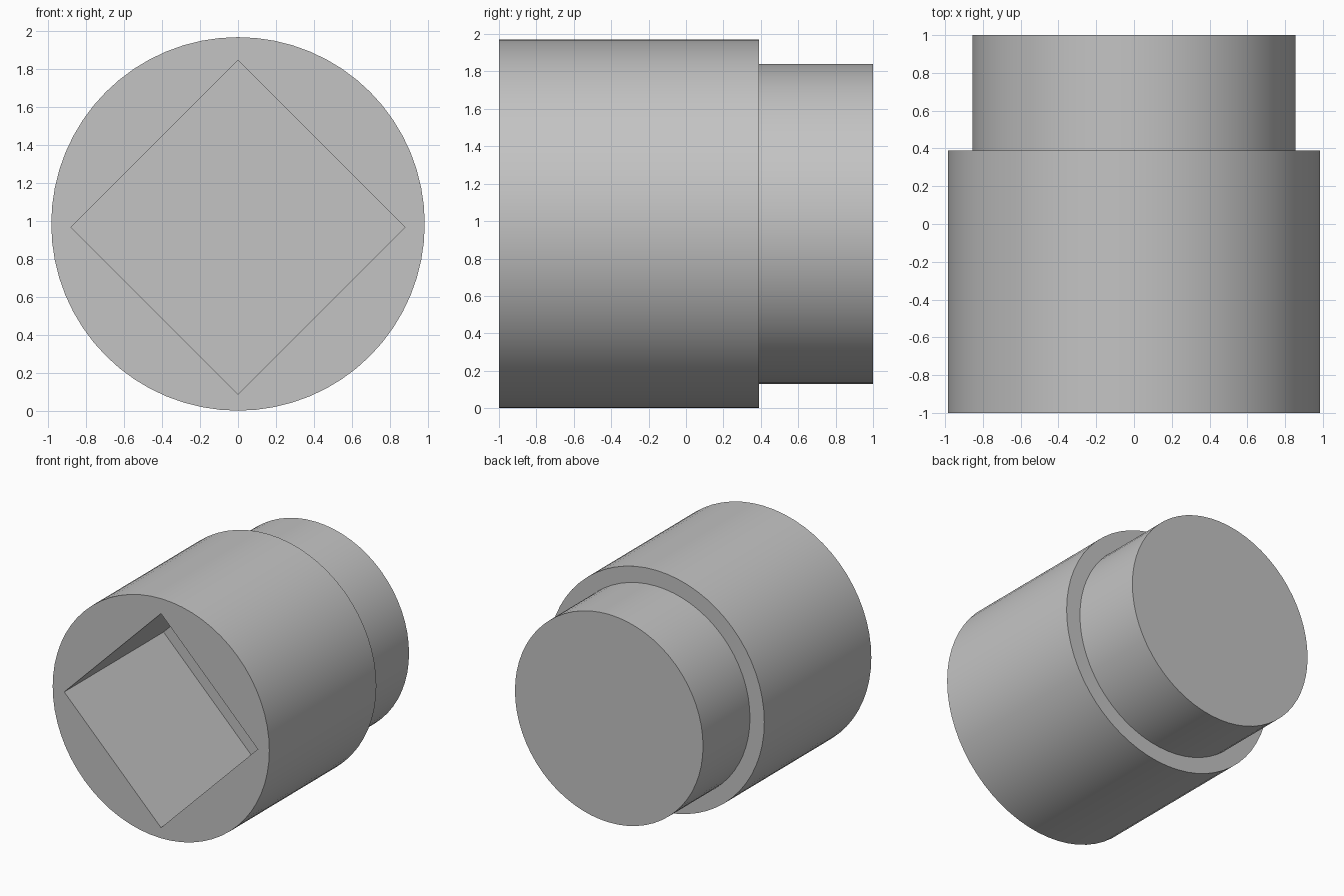
import bpy
import bmesh
from math import pi
from mathutils import Matrix, Vector

default = bpy.data.objects.get("Cube")
if default:
    bpy.data.objects.remove(default, do_unlink=True)

RADIUS = 0.985
SEGMENTS = 64


def make_material(name, value):
    mat = bpy.data.materials.new(name)
    mat.use_nodes = True
    colour = (value, value, value, 1)
    mat.diffuse_color = colour
    mat.node_tree.nodes["Principled BSDF"].inputs["Base Color"].default_value = colour
    return mat


def make_object(name, bm):
    bmesh.ops.recalc_face_normals(bm, faces=bm.faces)
    mesh = bpy.data.meshes.new(name)
    bm.to_mesh(mesh)
    bm.free()
    obj = bpy.data.objects.new(name, mesh)
    bpy.context.collection.objects.link(obj)
    return obj


# Stepped round body: a front disc extruded back, stepped in, extruded again
bm = bmesh.new()
place = Matrix.Translation((0, -1, RADIUS)) @ Matrix.Rotation(pi / 2, 4, "X")
bmesh.ops.create_circle(bm, cap_ends=True, segments=SEGMENTS, radius=RADIUS, matrix=place)
ring = list(bm.edges)
for radius, y in ((RADIUS, 0.39), (0.855, 0.39), (0.855, 1)):
    grown = bmesh.ops.extrude_edge_only(bm, edges=ring)["geom"]
    ring = [e for e in grown if isinstance(e, bmesh.types.BMEdge)]
    for v in (g for g in grown if isinstance(g, bmesh.types.BMVert)):
        out = Vector((v.co.x, 0, v.co.z - RADIUS)).normalized() * radius
        v.co = (out.x, y, out.z + RADIUS)
bmesh.ops.contextual_create(bm, geom=ring)
body = make_object("socket_body", bm)
body.data.materials.append(make_material("plain grey", 0.55))

# Square drive hole, turned on its corner
bm = bmesh.new()
side = 0.88 * 2 ** 0.5
front, floor = -1.2, 0.29
bmesh.ops.create_cube(
    bm, size=1,
    matrix=Matrix.Translation((0, (front + floor) / 2, 0.967))
    @ Matrix.Rotation(pi / 4, 4, "Y")
    @ Matrix.Diagonal((side, floor - front, side, 1)))
cutter = make_object("square_hole_cutter", bm)
cutter.hide_render = True

cut = body.modifiers.new("square_hole", "BOOLEAN")
cut.operation = "DIFFERENCE"
cut.solver = "EXACT"
cut.object = cutter

# Bake the hole, then smooth the round walls only
bpy.ops.object.select_all(action="DESELECT")
bpy.context.view_layer.objects.active = body
body.select_set(True)
bpy.ops.object.modifier_apply(modifier=cut.name)
bpy.data.objects.remove(cutter, do_unlink=True)
bpy.ops.object.shade_smooth_by_angle(angle=pi / 6)
